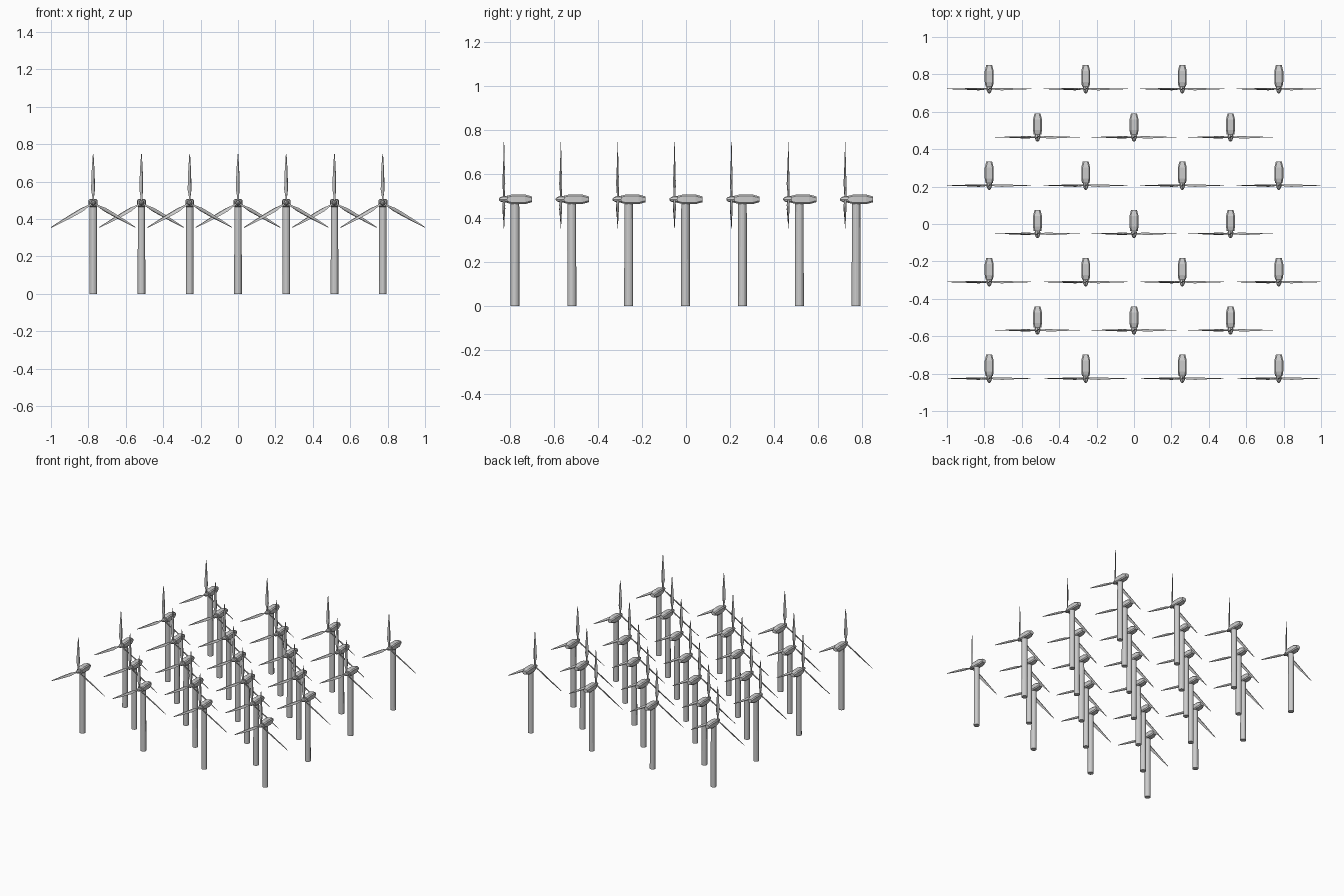
import bpy, math
from mathutils import Matrix, Vector

if "Cube" in bpy.data.objects:
    bpy.data.objects.remove(bpy.data.objects["Cube"])

STEP = 0.258        # spacing of the staggered grid
HUB_Z = 0.485       # rotor axis height
ROTOR_Y = -0.05     # rotor plane relative to the tower axis


def loft(name, rings):
    """Mesh skinned through equal-sized rings of points, capped at both ends."""
    n = len(rings[0])
    verts = [p for ring in rings for p in ring]
    faces = [tuple(reversed(range(n))),
             tuple(range(len(verts) - n, len(verts)))]
    for r in range(len(rings) - 1):
        for i in range(n):
            a, b = r * n + i, r * n + (i + 1) % n
            faces.append((a, b, b + n, a + n))
    mesh = bpy.data.meshes.new(name)
    mesh.from_pydata(verts, [], faces)
    mesh.update()
    return mesh


def circle(radius, sides):
    return [(radius * math.cos(2 * math.pi * i / sides),
             radius * math.sin(2 * math.pi * i / sides)) for i in range(sides)]


def chamfered(w, h, c):
    """Rectangle outline with cut corners, half sizes w and h."""
    return [(w, -h + c), (w, h - c), (w - c, h), (-w + c, h),
            (-w, h - c), (-w, -h + c), (-w + c, -h), (w - c, -h)]


# Tower: plain round column
tower = loft("tower", [[(x, y, z) for x, y in circle(r, 16)]
                       for z, r in ((0, 0.0205), (0.467, 0.0195))])

# Nacelle: chamfered box tapering to both ends (y, half width, half height)
nacelle = loft("nacelle", [[(-x, y, z) for x, z in chamfered(w, h, 0.007)]
                           for y, w, h in ((-0.036, 0.020, 0.016), (-0.012, 0.024, 0.022),
                                           (0.045, 0.024, 0.022), (0.077, 0.016, 0.013))])

# Hub: spinner with a pointed nose (y, radius)
hub = loft("hub", [[(-x, y, z) for x, z in circle(r, 8)]
                   for y, r in ((-0.073, 0.004), (-0.066, 0.010), (-0.055, 0.014),
                                (-0.042, 0.015), (-0.034, 0.013))])

# Blade: twisted aerofoil (radius, chord, thickness, twist in degrees)
rings = []
for r, chord, thick, twist in ((0.006, 0.011, 0.010, 40), (0.035, 0.012, 0.009, 40),
                               (0.070, 0.024, 0.008, 34), (0.120, 0.021, 0.006, 26),
                               (0.190, 0.014, 0.004, 18), (0.261, 0.004, 0.002, 12)):
    turn = Matrix.Rotation(math.radians(twist), 3, 'Z')
    section = ((0.45, 0), (0.2, 0.5), (-0.2, 0.35), (-0.55, 0), (-0.2, -0.35), (0.2, -0.5))
    rings.append([turn @ Vector((x * chord, y * thick, 0)) + Vector((0, 0, r))
                  for x, y in section])
blade = loft("blade", rings)


def place(mesh, location, angle=0):
    ob = bpy.data.objects.new(mesh.name, mesh)
    ob.location = location
    ob.rotation_euler.y = angle
    bpy.context.collection.objects.link(ob)


# Seven staggered rows alternating four and three turbines
for row in range(7):
    count = 4 if row % 2 == 0 else 3
    y = (row - 3) * STEP - 0.002
    for col in range(count):
        x = (2 * col - count + 1) * STEP
        place(tower, (x, y, 0))
        place(nacelle, (x, y, HUB_Z))
        place(hub, (x, y, HUB_Z))
        for k in range(3):
            place(blade, (x, y + ROTOR_Y, HUB_Z), k * 2 * math.pi / 3)
